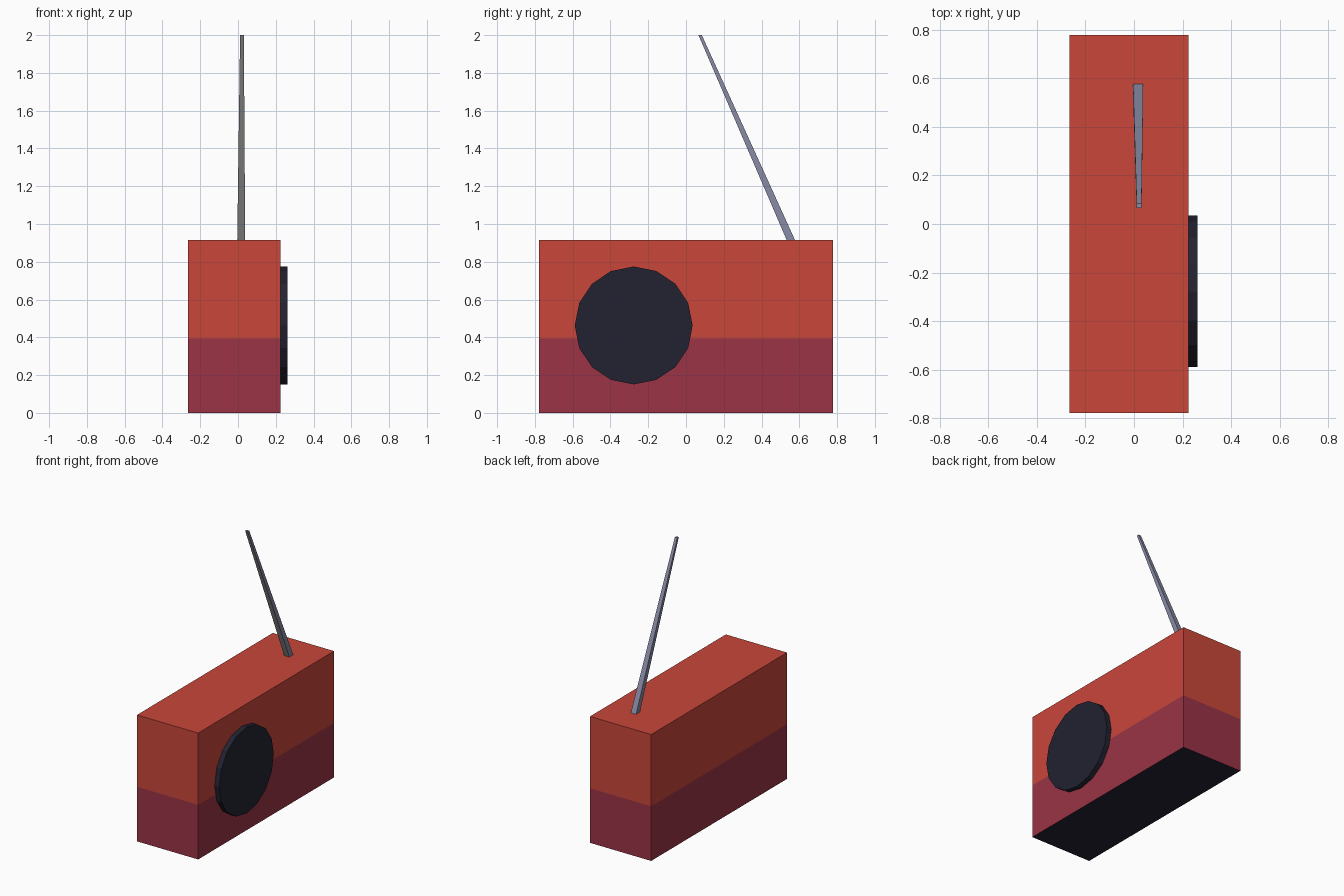
import bpy, bmesh, math
from mathutils import Matrix, Vector

if "Cube" in bpy.data.objects:
    bpy.data.objects.remove(bpy.data.objects["Cube"])


def mat(name, rgb):
    m = bpy.data.materials.new(name)
    lin = [((c / 255 + 0.055) / 1.055) ** 2.4 for c in rgb]
    m.diffuse_color = (*lin, 1)
    m.use_nodes = True
    m.node_tree.nodes["Principled BSDF"].inputs["Base Color"].default_value = m.diffuse_color
    return m


RED = mat("red", (201, 70, 58))
MAROON = mat("maroon", (155, 52, 70))
NAVY = mat("dark navy", (34, 34, 50))
STEEL = mat("blue steel", (136, 138, 165))
GREY = mat("grey", (150, 150, 150))


def finish(name, bm, mats):
    me = bpy.data.meshes.new(name)
    bmesh.ops.recalc_face_normals(bm, faces=bm.faces)
    bm.to_mesh(me)
    bm.free()
    for m in mats:
        me.materials.append(m)
    ob = bpy.data.objects.new(name, me)
    bpy.context.collection.objects.link(ob)
    return ob


# Radio case: box cut into a red upper and maroon lower band, dark underside
X0, X1, Y, H, BAND = -0.265, 0.225, 0.777, 0.915, 0.395
bm = bmesh.new()
bmesh.ops.create_cube(bm, size=1, matrix=Matrix.Translation(((X0 + X1) / 2, 0, H / 2))
                      @ Matrix.Diagonal((X1 - X0, 2 * Y, H, 1)))
bmesh.ops.bisect_plane(bm, geom=bm.verts[:] + bm.edges[:] + bm.faces[:],
                       plane_co=(0, 0, BAND), plane_no=(0, 0, 1))
for f in bm.faces:
    z = f.calc_center_median().z
    f.material_index = 0 if z > BAND else 1 if z > 0.01 else 2
finish("case", bm, [RED, MAROON, NAVY])

# Speaker disc on the right side
bm = bmesh.new()
bmesh.ops.create_cone(bm, cap_ends=True, segments=16, radius1=0.312, radius2=0.312, depth=0.037,
                      matrix=Matrix.Translation((X1 + 0.0185, -0.277, 0.463))
                      @ Matrix.Rotation(math.pi / 2, 4, 'Y'))
finish("speaker", bm, [NAVY])

# Tapered square antenna leaning forward, grey on its front face
bm = bmesh.new()
rings = []
for c, hx, hy in ((Vector((0.017, 0.555, H)), 0.021, 0.022),
                  (Vector((0.021, 0.075, 2.0)), 0.010, 0.009)):
    rings.append([bm.verts.new(c + Vector((sx * hx, sy * hy, 0)))
                  for sx, sy in ((-1, -1), (1, -1), (1, 1), (-1, 1))])
bm.faces.new(rings[0])
bm.faces.new(rings[1])
for i in range(4):
    j = (i + 1) % 4
    f = bm.faces.new((rings[0][i], rings[0][j], rings[1][j], rings[1][i]))
    f.material_index = 1 if i == 0 else 0
finish("antenna", bm, [STEEL, GREY])
